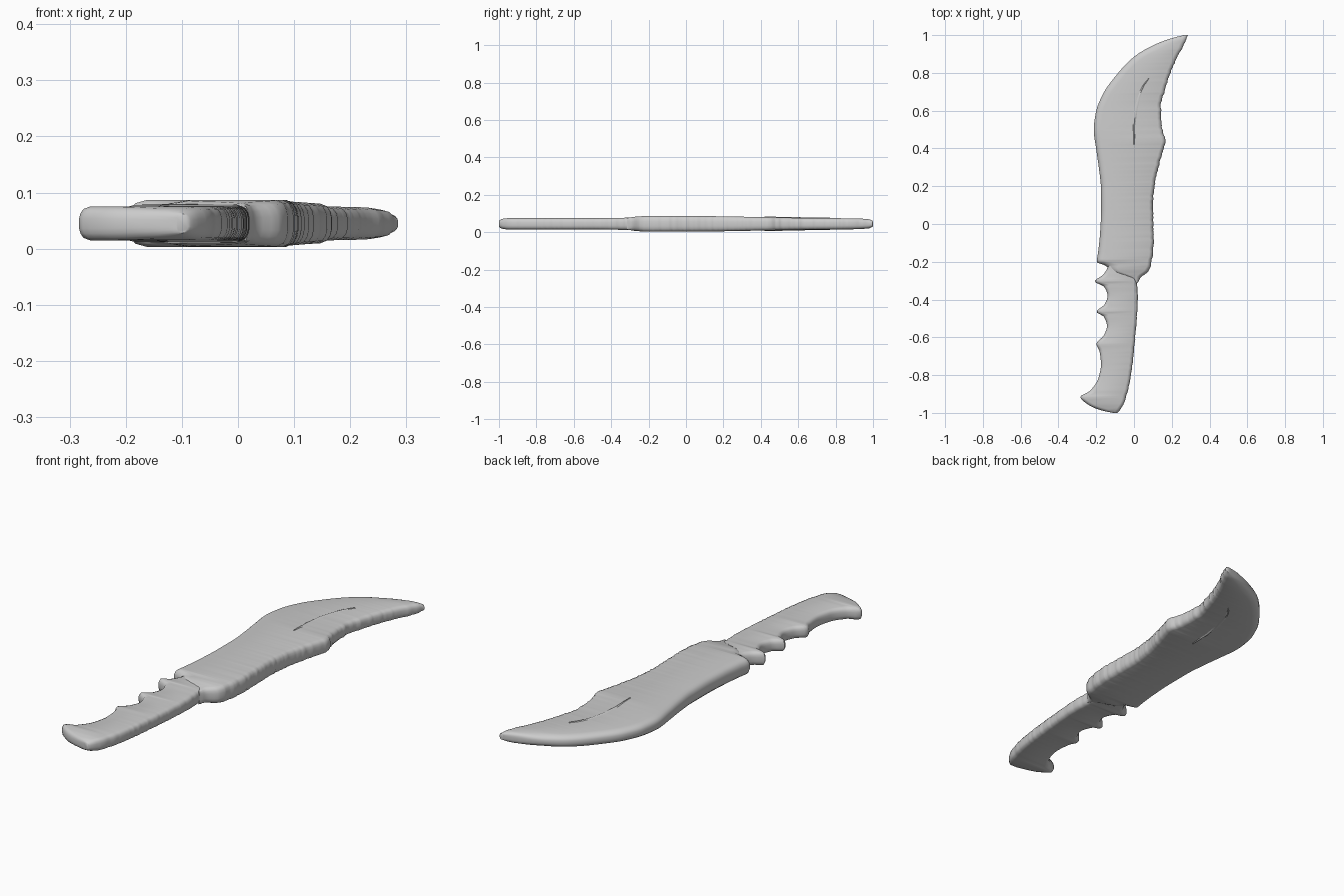
import bpy, bmesh, math, random

random.seed(4)
if "Cube" in bpy.data.objects:
    bpy.data.objects.remove(bpy.data.objects["Cube"])

MID_Z = 0.045

grey = bpy.data.materials.new("plain grey")
grey.use_nodes = True
COLOUR = (0.6, 0.6, 0.6, 1.0)
grey.diffuse_color = COLOUR
grey.node_tree.nodes["Principled BSDF"].inputs["Base Color"].default_value = COLOUR


def smooth_profile(points):
    """Monotone cubic through (y, value) points; returns value and slope at y."""
    ys, vs = zip(*points)
    d = [(vs[i + 1] - vs[i]) / (ys[i + 1] - ys[i]) for i in range(len(ys) - 1)]
    m = [d[0]] + [2 * a * b / (a + b) if a * b > 0 else 0 for a, b in zip(d, d[1:])] + [d[-1]]

    def value(y):
        i = max(k for k in range(len(d)) if k == 0 or ys[k] <= y)
        h = ys[i + 1] - ys[i]
        t = min(max((y - ys[i]) / h, 0), 1)
        return ((2*t**3 - 3*t**2 + 1) * vs[i] + (t**3 - 2*t**2 + t) * h * m[i]
                + (3*t**2 - 2*t**3) * vs[i + 1] + (t**3 - t**2) * h * m[i + 1])

    def slope(y):
        return (value(y + 0.002) - value(y - 0.002)) / 0.004
    return value, slope


def add_mesh(name, bm):
    bmesh.ops.recalc_face_normals(bm, faces=bm.faces)
    mesh = bpy.data.meshes.new(name)
    bm.to_mesh(mesh)
    bm.free()
    mesh.materials.append(grey)
    obj = bpy.data.objects.new(name, mesh)
    bpy.context.collection.objects.link(obj)
    bpy.ops.object.select_all(action='DESELECT')
    obj.select_set(True)
    bpy.context.view_layer.objects.active = obj
    bpy.ops.object.shade_smooth_by_angle(angle=math.radians(50))
    return obj


# Rounded rim: fraction of bevel width, fraction of half thickness
RIM = [(0, 0.3), (0.12, 0.6), (0.4, 0.86), (1, 1)]


def loft(name, left, right, half, bevels, rough, step=0.01):
    """Slab lofted along y between two edge profiles, with rounded rims."""
    (lv, ls), (rv, rs), (hv, _) = map(smooth_profile, (left, right, half))
    keys = [p[0] for p in left + right]
    lo, hi = min(keys), max(keys)
    n = round((hi - lo) / step)
    ys = sorted({round(lo + (hi - lo) * i / n, 4) for i in range(n + 1)}
                | {lo + 0.003, hi - 0.003})
    bm = bmesh.new()
    rings = []
    for y in ys:
        xl = lv(y)
        xr = max(rv(y), xl + 0.004) + random.uniform(-rough, rough)
        h = hv(y)
        width = xr - xl
        bl = min(bevels[0] * math.hypot(1, ls(y)), 0.42 * width)
        br = min(bevels[1] * math.hypot(1, rs(y)), 0.42 * width)
        top = [(xl + f * bl, g * h) for f, g in RIM]
        top += [(xr - f * br, g * h) for f, g in reversed(RIM)]
        ring = top + [(x, -z) for x, z in reversed(top)]
        rings.append([bm.verts.new((x, y, MID_Z + z)) for x, z in ring])
    for a, b in zip(rings, rings[1:]):
        for i in range(len(a)):
            j = (i + 1) % len(a)
            bm.faces.new((a[i], a[j], b[j], b[i]))
    bm.faces.new(rings[0])
    bm.faces.new(rings[-1])
    return add_mesh(name, bm)


# Curved blade with a swept tip and a stepped heel
loft("blade",
     left=[(-0.315, 0.01), (-0.29, -0.01), (-0.275, -0.06), (-0.26, -0.11), (-0.225, -0.145),
           (-0.214, -0.165), (-0.203, -0.197), (-0.15, -0.19), (-0.055, -0.18), (0.08, -0.174),
           (0.19, -0.175), (0.29, -0.185), (0.395, -0.20), (0.5, -0.213), (0.59, -0.202),
           (0.685, -0.166), (0.78, -0.10), (0.885, 0.0), (0.95, 0.11), (0.985, 0.205),
           (1.0, 0.265)],
     right=[(-0.315, 0.018), (-0.28, 0.04), (-0.25, 0.075), (-0.22, 0.09), (-0.08, 0.104),
            (0.08, 0.10), (0.21, 0.11), (0.34, 0.14), (0.44, 0.165), (0.525, 0.145),
            (0.63, 0.143), (0.71, 0.165), (0.82, 0.20), (0.91, 0.243), (0.98, 0.279),
            (1.0, 0.284)],
     half=[(-0.315, 0.031), (-0.27, 0.038), (-0.2, 0.042), (0.1, 0.041), (0.4, 0.036),
           (0.65, 0.031), (0.9, 0.029), (0.98, 0.024), (1.0, 0.014)],
     bevels=(0.035, 0.02), rough=0.0025)

# Grip with finger notches and a flared pommel
loft("handle",
     left=[(-1.0, -0.11), (-0.985, -0.18), (-0.955, -0.245), (-0.915, -0.284), (-0.885, -0.235),
           (-0.82, -0.19), (-0.745, -0.175), (-0.675, -0.182), (-0.635, -0.199),
           (-0.59, -0.16), (-0.54, -0.143), (-0.49, -0.16), (-0.465, -0.199),
           (-0.425, -0.155), (-0.38, -0.14), (-0.33, -0.16), (-0.305, -0.208),
           (-0.265, -0.16), (-0.225, -0.14), (-0.2, -0.14)],
     right=[(-1.0, -0.088), (-0.985, -0.075), (-0.94, -0.05), (-0.82, -0.02), (-0.665, 0.0),
            (-0.505, 0.014), (-0.4, 0.02), (-0.32, 0.017), (-0.2, 0.017)],
     half=[(-1.0, 0.017), (-0.985, 0.026), (-0.95, 0.03), (-0.5, 0.03), (-0.35, 0.032),
           (-0.2, 0.036)],
     bevels=(0.018, 0.018), rough=0.0015)

# Faint raised ridge along the middle of the blade, one on each face
for side, label in ((1, "top"), (-1, "bottom")):
    bm = bmesh.new()
    path = [(0.0, 0.42), (0.0, 0.52), (0.008, 0.6), (0.025, 0.67), (0.05, 0.73), (0.078, 0.77)]
    rows = []
    for i, (x, y) in enumerate(path):
        w = 0.003 + 0.012 * math.sin(math.pi * i / (len(path) - 1))
        z = 0.036 - 0.005 * (y - 0.42) / 0.25 if y < 0.67 else 0.0305
        rows.append([bm.verts.new((x + dx * w, y, MID_Z + side * (z + dz)))
                     for dx, dz in ((-1, -0.003), (0, 0.003), (1, -0.003))])
    for a, b in zip(rows, rows[1:]):
        for i in range(3):
            j = (i + 1) % 3
            bm.faces.new((a[i], a[j], b[j], b[i]))
    bm.faces.new(rows[0])
    bm.faces.new(rows[-1])
    add_mesh("blade_ridge_" + label, bm)
